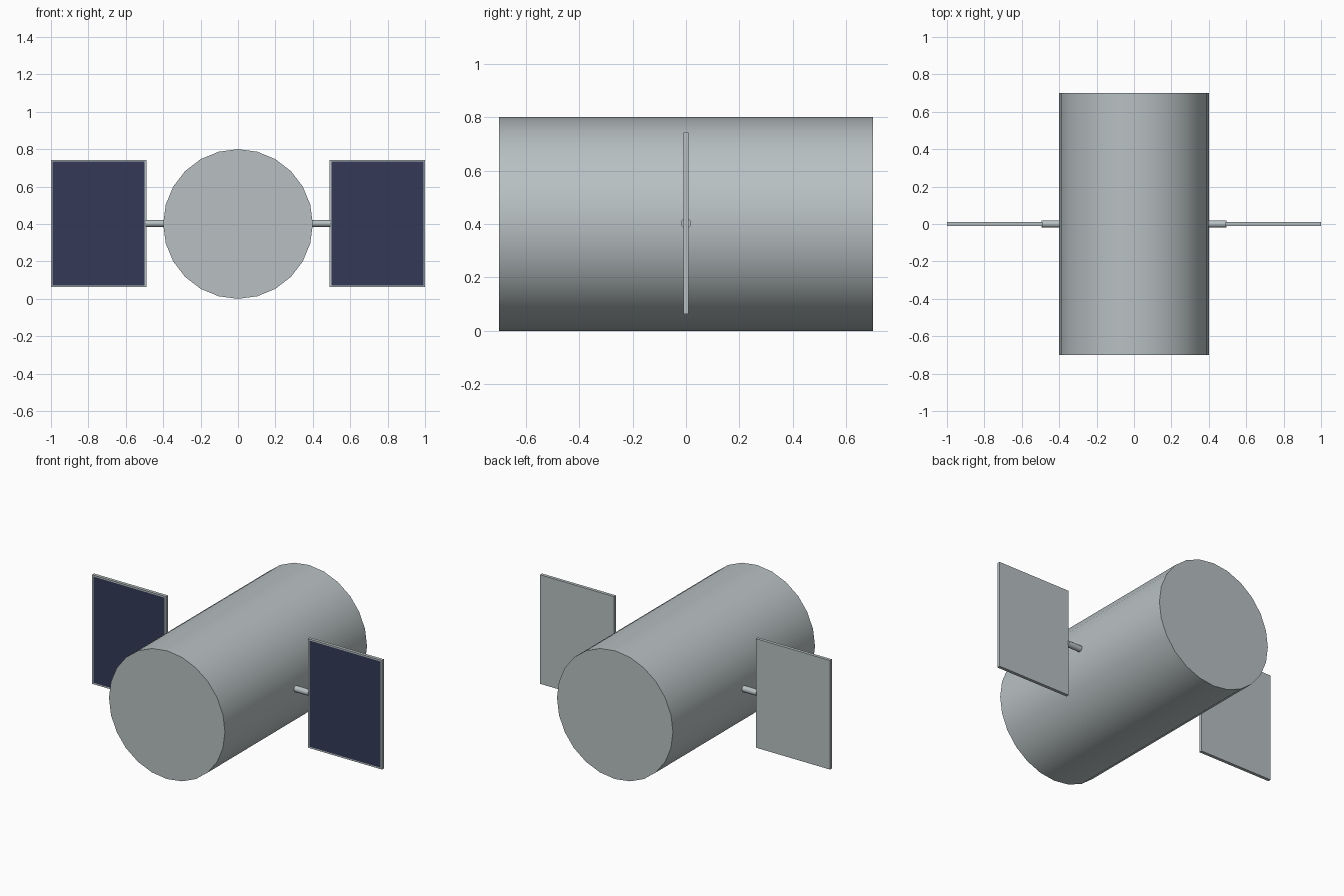
import bpy, bmesh, math
from mathutils import Matrix

cube = bpy.data.objects.get("Cube")
if cube:
    bpy.data.objects.remove(cube, do_unlink=True)


def make_material(name, rgb):
    mat = bpy.data.materials.new(name)
    mat.use_nodes = True
    color = (*rgb, 1)
    mat.diffuse_color = color
    mat.node_tree.nodes["Principled BSDF"].inputs["Base Color"].default_value = color
    return mat


metal = make_material("light grey metal", (0.48, 0.53, 0.54))
navy = make_material("navy solar cells", (0.033, 0.042, 0.096))


def add_object(name, bm, mats):
    mesh = bpy.data.meshes.new(name)
    bm.to_mesh(mesh)
    bm.free()
    for mat in mats:
        mesh.materials.append(mat)
    obj = bpy.data.objects.new(name, mesh)
    bpy.context.collection.objects.link(obj)
    return obj


def cylinder(name, sides, radius, length, center, axis):
    bm = bmesh.new()
    turn = Matrix.Rotation(math.pi / 2, 4, axis)
    bmesh.ops.create_cone(bm, cap_ends=True, segments=sides, radius1=radius,
                          radius2=radius, depth=length,
                          matrix=Matrix.Translation(center) @ turn)
    obj = add_object(name, bm, [metal])
    bpy.ops.object.select_all(action='DESELECT')
    obj.select_set(True)
    bpy.context.view_layer.objects.active = obj
    bpy.ops.object.shade_smooth_by_angle(angle=math.radians(50))


def solar_panel(name, x):
    # Thin slab with the framed cells inset on its front face
    bm = bmesh.new()
    size = Matrix.Diagonal((0.51, 0.02, 0.68, 1))
    bmesh.ops.create_cube(bm, size=1, matrix=Matrix.Translation((x, 0, 0.403)) @ size)
    bm.normal_update()
    front = [f for f in bm.faces if f.normal.y < -0.9]
    bmesh.ops.inset_region(bm, faces=front, thickness=0.013)
    front[0].material_index = 1
    add_object(name, bm, [metal, navy])


# Main body along y
cylinder("body", 24, 0.4, 1.4, (0, 0, 0.4), 'X')

# Arm and panel on each side
for side, sign in (("left", 1), ("right", -1)):
    cylinder(side + "_panel_arm", 12, 0.019, 0.12, (sign * 0.435, 0, 0.403), 'Y')
    solar_panel(side + "_solar_panel", sign * 0.745)
